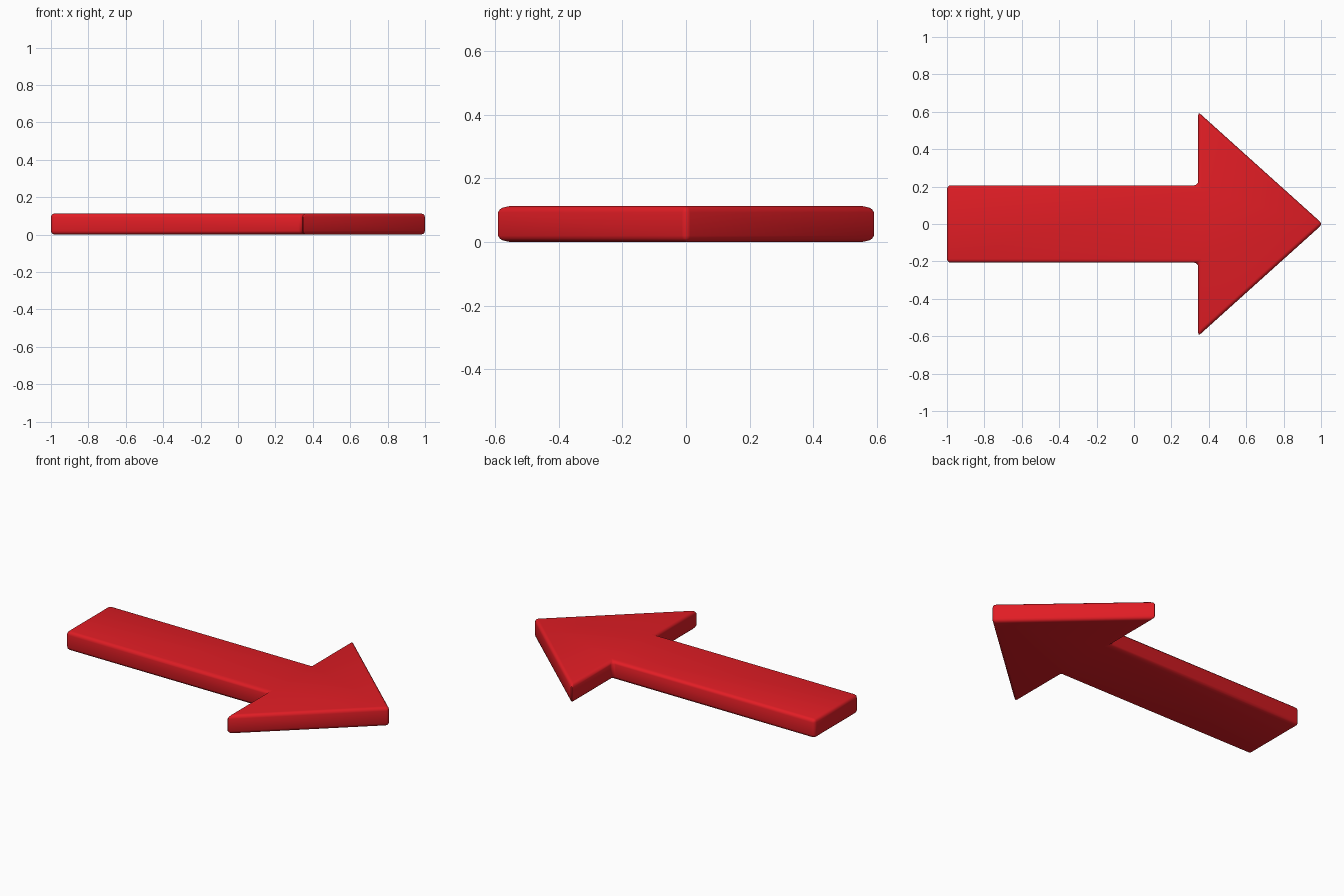
import bpy
import bmesh

if "Cube" in bpy.data.objects:
    bpy.data.objects.remove(bpy.data.objects["Cube"])

HEIGHT = 0.113

# Half outline of the arrow (tip corner slightly oversized, bevel trims it to x = 1)
half = [(-1.0, 0.207), (0.343, 0.207), (0.343, 0.599)]
outline = half + [(1.009, 0.0)] + [(x, -y) for x, y in reversed(half)]

# Extruded arrow plate
bm = bmesh.new()
face = bm.faces.new([bm.verts.new((x, y, 0)) for x, y in outline])
ext = bmesh.ops.extrude_face_region(bm, geom=[face])
verts = [v for v in ext["geom"] if isinstance(v, bmesh.types.BMVert)]
bmesh.ops.translate(bm, verts=verts, vec=(0, 0, HEIGHT))
bmesh.ops.recalc_face_normals(bm, faces=bm.faces[:])
mesh = bpy.data.meshes.new("arrow")
bm.to_mesh(mesh)
bm.free()
arrow = bpy.data.objects.new("arrow", mesh)
bpy.context.collection.objects.link(arrow)

# Red finish
mat = bpy.data.materials.new("red")
mat.diffuse_color = (0.75, 0.012, 0.018, 1)
mat.use_nodes = True
mat.node_tree.nodes["Principled BSDF"].inputs["Base Color"].default_value = mat.diffuse_color
mesh.materials.append(mat)

# Rounded edges
bevel = arrow.modifiers.new("rounded_edges", "BEVEL")
bevel.width = 0.02
bevel.segments = 3
bevel.limit_method = "ANGLE"

# Smooth shading
bpy.context.view_layer.objects.active = arrow
arrow.select_set(True)
bpy.ops.object.modifier_apply(modifier=bevel.name)
bpy.ops.object.shade_smooth_by_angle(angle=0.9)
